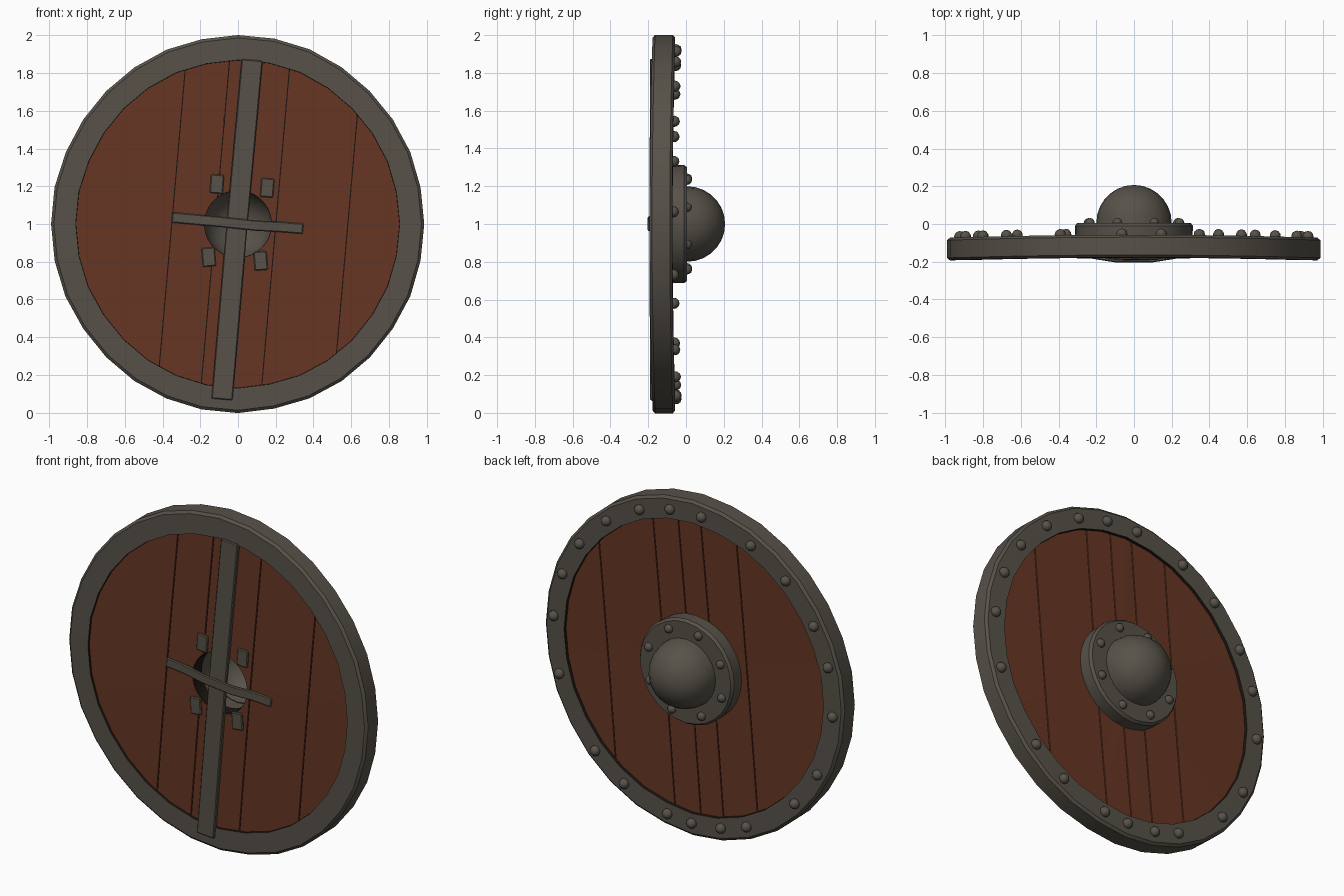
import bpy, bmesh, math, random
from mathutils import Vector, Matrix

random.seed(4)
if "Cube" in bpy.data.objects:
    bpy.data.objects.remove(bpy.data.objects["Cube"])


def material(name, rgb):
    m = bpy.data.materials.new(name)
    m.use_nodes = True
    m.diffuse_color = (*rgb, 1)
    m.node_tree.nodes["Principled BSDF"].inputs["Base Color"].default_value = (*rgb, 1)
    return m


IRON = material("grey iron", (0.095, 0.083, 0.066))
WOOD = material("red brown wood", (0.135, 0.037, 0.017))
DARK = material("dark seam", (0.012, 0.008, 0.006))
CENTRE = Vector((0, 0, 1))


def finish(name, bm, mats, smooth=None, warp=True):
    """Bend slightly like an old board, then make the object."""
    bmesh.ops.recalc_face_normals(bm, faces=bm.faces)
    for v in bm.verts:
        if warp:
            v.co.y += 0.008 * (v.co.z ** 2 - v.co.x ** 2)
        v.co += CENTRE
    mesh = bpy.data.meshes.new(name)
    bm.to_mesh(mesh)
    bm.free()
    for m in mats:
        mesh.materials.append(m)
    ob = bpy.data.objects.new(name, mesh)
    bpy.context.collection.objects.link(ob)
    if smooth:
        bpy.ops.object.select_all(action="DESELECT")
        ob.select_set(True)
        bpy.context.view_layer.objects.active = ob
        bpy.ops.object.shade_smooth_by_angle(angle=math.radians(smooth))
    return ob


def lathe(profile, n, wobble=0.0):
    """Spin a closed (radius, y) profile about the y axis."""
    bm = bmesh.new()
    rings = []
    for i in range(n):
        a = 2 * math.pi * i / n
        k = 1 + random.uniform(-wobble, wobble)
        rings.append([bm.verts.new((r * k * math.cos(a), y, r * k * math.sin(a)))
                      for r, y in profile])
    m = len(profile)
    for i in range(n):
        p, q = rings[i], rings[(i + 1) % n]
        for j in range(m):
            bm.faces.new((p[j], p[(j + 1) % m], q[(j + 1) % m], q[j]))
    bmesh.ops.remove_doubles(bm, verts=bm.verts, dist=1e-5)
    return bm


def bar(name, path, width, thick):
    """Flat strap along a path, as wide as width in the xz plane."""
    bm = bmesh.new()
    pts = [Vector(p) for p in path]
    d = pts[-1] - pts[0]
    side = Vector((d.z, 0, -d.x)).normalized() * width / 2
    deep = Vector((0, thick, 0))
    loops = [[bm.verts.new(c) for c in (p - side, p + side, p + side + deep, p - side + deep)]
             for p in pts]
    for a, b in zip(loops, loops[1:]):
        for j in range(4):
            bm.faces.new((a[j], a[(j + 1) % 4], b[(j + 1) % 4], b[j]))
    bm.faces.new(loops[0])
    bm.faces.new(loops[-1])
    ob = finish(name, bm, [IRON], warp=False)
    mod = ob.modifiers.new("worn edges", "BEVEL")
    mod.width, mod.segments = 0.005, 1
    return ob


def studs(name, angles, radius, y, size):
    """Lumpy round rivet heads set around a circle."""
    bm = bmesh.new()
    for a in angles:
        t = math.radians(a)
        place = Matrix.Translation((radius * math.cos(t), y, radius * math.sin(t)))
        turn = Matrix.Rotation(random.uniform(0, 3), 4, "Y")
        bmesh.ops.create_icosphere(bm, subdivisions=2, radius=size, matrix=place @ turn)
    return finish(name, bm, [IRON], 40)


# Iron rim, with dark inner wall where it meets the wood
rim = lathe([(0.985, -0.185), (1.0, -0.172), (1.0, -0.078), (0.985, -0.065),
             (0.868, -0.065), (0.862, -0.125), (0.868, -0.185)], 32, 0.003)
for v in rim.verts:
    v.co.x *= 0.989
for f in rim.faces:
    if all(Vector((v.co.x, 0, v.co.z)).length < 0.9 for v in f.verts):
        f.material_index = 1
finish("rim", rim, [IRON, DARK], 25)

# Wooden planks: a holed disc sliced by slanted seams
TILT = math.radians(5)
across = Vector((math.cos(TILT), 0, -math.sin(TILT)))
seams = [-1.2, -0.35, -0.12, 0.03, 0.2, 0.58, 1.2]
GAP = 0.003
for i, (lo, hi) in enumerate(zip(seams, seams[1:])):
    bm = lathe([(0.18, -0.172), (0.9, -0.172), (0.9, -0.082), (0.18, -0.082)], 48)
    for pos, sign in ((lo + GAP, -1), (hi - GAP, 1)):
        cut = bmesh.ops.bisect_plane(bm, geom=bm.verts[:] + bm.edges[:] + bm.faces[:],
                                     plane_co=across * pos, plane_no=across * sign,
                                     clear_outer=True)
        edges = [e for e in cut["geom_cut"] if isinstance(e, bmesh.types.BMEdge)]
        if edges:
            bmesh.ops.edgeloop_fill(bm, edges=edges)
    finish(f"plank_{i + 1}", bm, [WOOD])

# Dark core seen through the seams and around the hand hole
core = lathe([(0.177, -0.165), (0.89, -0.165), (0.89, -0.09), (0.177, -0.09)], 48)
finish("seam_core", core, [DARK])

# Central boss: flat flange and hollow dome
finish("boss_flange", lathe([(0.185, -0.085), (0.31, -0.085), (0.312, -0.01),
                             (0.3, 0.006), (0.185, 0.006)], 28, 0.004), [IRON], 25, False)
steps = [math.pi / 2 * i / 7 for i in range(8)]
outer = [(0.2 * math.cos(t), 0.005 + 0.202 * math.sin(t)) for t in steps]
inner = [(0.18 * math.cos(t), 0.0 + 0.185 * math.sin(t)) for t in reversed(steps)]
finish("boss_dome", lathe(outer + inner, 24), [IRON], 35, False)

# Rivets on rim and flange
studs("rim_studs", [4, 21, 36, 52, 68, 81, 94, 115, 132, 150, 165, 183, 207, 223,
                    247, 258, 270, 280, 299, 314, 343], 0.925, -0.06, 0.03)
studs("flange_studs", [20 + 45 * i for i in range(8)], 0.257, 0.006, 0.026)

# Long brace and bowed hand grip
bar("long_brace", [(0.075, -0.19, 0.87), (-0.005, -0.194, 0), (-0.085, -0.19, -0.93)],
    0.112, 0.025)
bar("hand_grip", [(-0.35, -0.18, 0.035), (-0.22, -0.184, 0.023), (-0.1, -0.203, 0.012),
                  (0.1, -0.203, -0.009), (0.22, -0.184, -0.015), (0.345, -0.18, -0.025)],
    0.055, 0.018)

# Four clamp tabs round the hand hole
for i, (x, z) in enumerate([(-0.112, 0.212), (0.155, 0.192), (-0.155, -0.175), (0.12, -0.195)]):
    lean = 0.004 if z > 0 else -0.004
    bar(f"clamp_tab_{i + 1}", [(x - lean, -0.183, z - 0.05), (x + lean, -0.183, z + 0.05)],
        0.07, 0.02)
